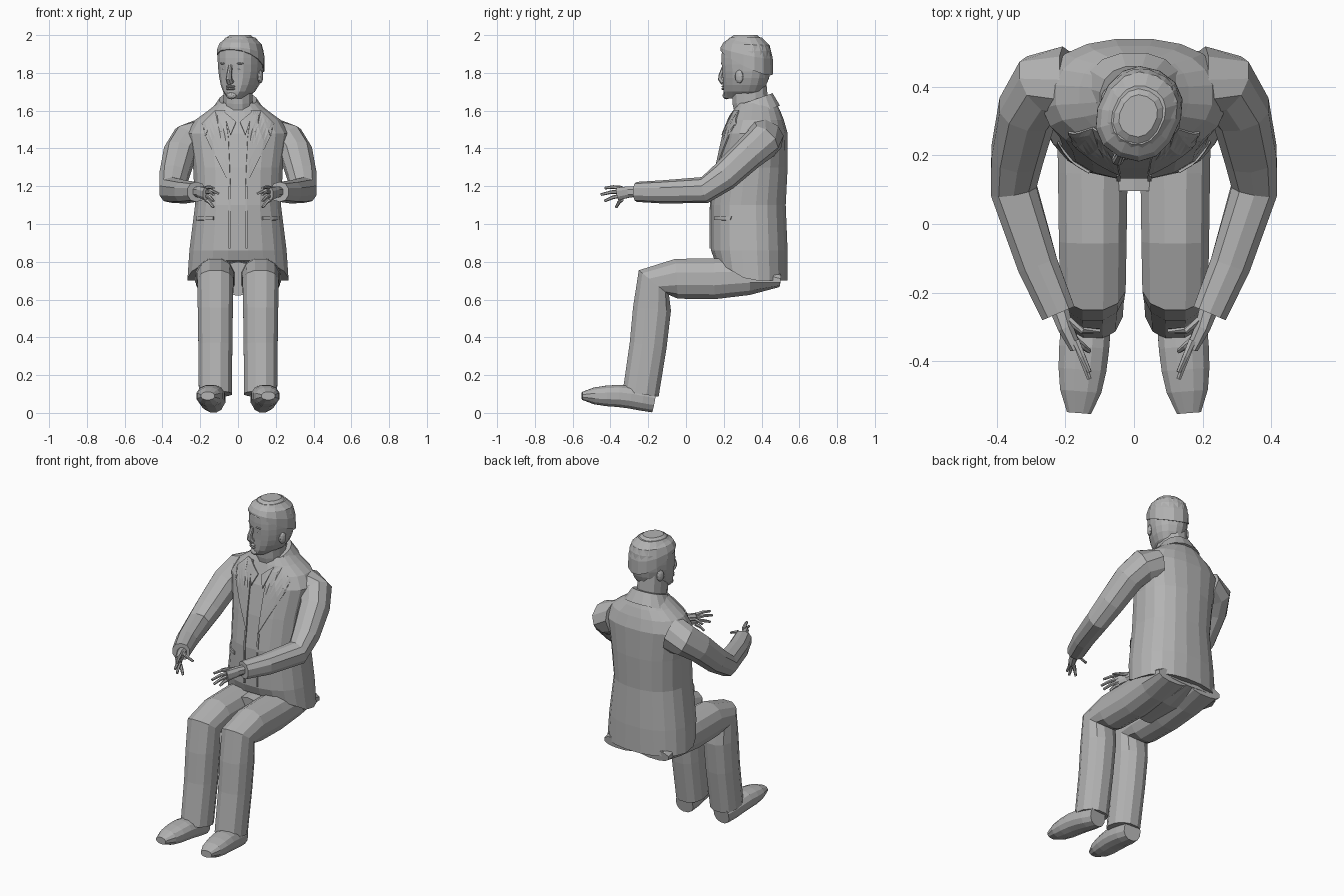
import bpy, bmesh, math
from mathutils import Vector, Matrix
from mathutils.bvhtree import BVHTree

cube = bpy.data.objects.get("Cube")
if cube:
    bpy.data.objects.remove(cube)

grey = (0.45, 0.45, 0.45, 1)
material = bpy.data.materials.new("plain grey")
material.use_nodes = True
material.diffuse_color = grey
material.node_tree.nodes["Principled BSDF"].inputs["Base Color"].default_value = grey


def make(name, bm, matrix=None):
    """Turn a bmesh into a flat shaded object."""
    if matrix:
        bm.transform(matrix)
    bmesh.ops.recalc_face_normals(bm, faces=bm.faces)
    mesh = bpy.data.meshes.new(name)
    bm.to_mesh(mesh)
    bm.free()
    mesh.materials.append(material)
    ob = bpy.data.objects.new(name, mesh)
    bpy.context.collection.objects.link(ob)
    return ob


def skin(loops):
    """Bridge closed loops of points and cap both ends."""
    bm = bmesh.new()
    rings = [[bm.verts.new(point) for point in loop] for loop in loops]
    count = len(rings[0])
    for low, high in zip(rings, rings[1:]):
        for i in range(count):
            j = (i + 1) % count
            bm.faces.new((low[i], low[j], high[j], high[i]))
    bm.faces.new(rings[0])
    bm.faces.new(rings[-1])
    return bm


def outline(count, power=2.3):
    """Unit rounded-square outline."""
    for i in range(count):
        angle = math.tau * (i + 0.5) / count
        c, s = math.cos(angle), math.sin(angle)
        yield (math.copysign(abs(c) ** (2 / power), c),
               math.copysign(abs(s) ** (2 / power), s))


def arch(s):
    """Rounded falloff from one at the middle to zero at either end."""
    return math.sqrt(max(0, 1 - abs(s) ** 2.5))


def taper(start, end):
    return lambda t: start + (end - start) * t


def tube(name, path, width, height, count=10, side=1, matrix=None):
    """Loft along a path; width and height are functions of progress."""
    points = [Vector(p) for p in path]
    last = len(points) - 1
    loops = []
    for i, point in enumerate(points):
        along = (points[min(i + 1, last)] - points[max(i - 1, 0)]).normalized()
        up = along.cross(Vector((1, 0, 0))).normalized()
        across = up.cross(along)
        w, h = width(i / last), height(i / last)
        loop = [point + across * w * a + up * h * b for a, b in outline(count)]
        loops.append([(q.x * side, q.y, q.z) for q in loop])
    return make(name, skin(loops), matrix)


def stack(name, levels, count=16, lift=None, matrix=None):
    """Loft level rings of height, half width, front and back."""
    loops = []
    for level, (z, half, front, back) in enumerate(levels):
        loop = []
        for a, b in outline(count):
            y = (front + back) / 2 + b * (back - front) / 2
            loop.append((a * half, y, z + (lift(level, y) if lift else 0)))
        loops.append(loop)
    return make(name, skin(loops), matrix)


def blob(name, location, scale, matrix):
    bm = bmesh.new()
    bmesh.ops.create_icosphere(bm, subdivisions=2, radius=1)
    bm.transform(Matrix.LocRotScale(Vector(location), None, Vector(scale)))
    return make(name, bm, matrix)


# Jacket body, hem cut away towards the front
def hem(level, y):
    return 0.6 * max(0, 0.33 - y) if level == 0 else 0


jacket = stack("jacket", [
    (0.7, 0.27, 0.15, 0.54), (0.86, 0.26, 0.13, 0.54), (1.1, 0.23, 0.13, 0.53),
    (1.3, 0.24, 0.16, 0.54), (1.48, 0.27, 0.2, 0.54), (1.55, 0.23, 0.23, 0.52),
    (1.6, 0.16, 0.25, 0.5), (1.64, 0.11, 0.27, 0.48)], count=20, lift=hem)

# Collar standing higher at the nape
stack("jacket_collar", [(1.61, 0.15, 0.23, 0.5), (1.69, 0.1, 0.26, 0.46)],
      lift=lambda level, y: 0.35 * (y - 0.45))

# Thin tailoring plates laid over the jacket front
bm = bmesh.new()
bm.from_mesh(jacket.data)
cloth = BVHTree.FromBMesh(bm)
bm.free()


def plate(name, shape, side, gap=0.004):
    bm = bmesh.new()
    face = bm.faces.new([bm.verts.new((x * side, 0, z)) for x, z in shape])
    bmesh.ops.triangulate(bm, faces=[face])
    bmesh.ops.subdivide_edges(bm, edges=bm.edges[:], cuts=4, use_grid_fill=True)
    for vert in bm.verts:
        start = Vector((vert.co.x, -1, vert.co.z))
        hit = cloth.ray_cast(start, Vector((0, 1, 0)))[0]
        vert.co.y = (hit.y if hit else 0.3) - gap
    solid = make(name, bm).modifiers.new("thickness", 'SOLIDIFY')
    solid.thickness = 0.008
    solid.offset = 0


def band(name, left, right, low, high, side):
    plate(name, [(left, low), (right, low), (right, high), (left, high)], side)


for side, label in ((1, "left"), (-1, "right")):
    plate(label + "_lapel", [(0.07, 1.6), (0.12, 1.6), (0.19, 1.53), (0.16, 1.5),
                             (0.17, 1.46), (0.04, 1.2), (0.05, 1.45)], side)
    plate(label + "_shirt_collar", [(0.01, 1.54), (0.08, 1.6), (0.04, 1.47)], side, 0.008)
    band(label + "_front_edge", 0.04, 0.05, 0.87, 1.2, side)
    band(label + "_pocket_flap", 0.13, 0.22, 1.02, 1.04, side)

    # Sleeve bent at the elbow
    sleeve = taper(0.105, 0.053)
    tube(label + "_sleeve", [
        (0.19, 0.41, 1.45), (0.27, 0.4, 1.43), (0.31, 0.33, 1.37), (0.34, 0.2, 1.25),
        (0.35, 0.1, 1.18), (0.28, -0.12, 1.17), (0.22, -0.26, 1.17)],
        sleeve, sleeve, side=side)

    # Hand with spread fingers
    tube(label + "_palm", [(0.22, -0.24, 1.17), (0.2, -0.3, 1.17), (0.17, -0.36, 1.16)],
         taper(0.03, 0.018), taper(0.027, 0.036), count=8, side=side)
    finger = taper(0.012, 0.007)
    for i, word in enumerate(("index", "middle", "ring", "little")):
        base = Vector((0.17, -0.34, 1.19 - 0.02 * i))
        tip = Vector((0.13, 0.02 * (i - 1) ** 2 - 0.45, 1.19 - 0.034 * i))
        knuckle = (base + tip) / 2 + Vector((0, 0, 0.006))
        tube(f"{label}_{word}_finger", [base, knuckle, tip], finger, finger, 6, side)
    tube(label + "_thumb", [(0.19, -0.28, 1.18), (0.15, -0.31, 1.18), (0.1, -0.31, 1.16)],
         finger, finger, 6, side)

    # Trouser leg from seat to cuff
    leg = [(0.5, 0.7), (0.34, 0.72), (0.15, 0.71), (-0.05, 0.71),
           (-0.17, 0.69), (-0.18, 0.55), (-0.2, 0.36), (-0.24, 0.1)]
    tube(label + "_trouser_leg", [(0.12, y, z) for y, z in leg], taper(0.11, 0.09),
         lambda t: 0.116 * min(1, 0.3 + 4 * t) - 0.017 * t, count=12, side=side)

    # Shoe, widest at the ball of the foot, with a low rounded toe
    steps = [i / 6 for i in range(7)]
    tube(label + "_shoe",
         [(0.13 + 0.03 * t, -0.17 - 0.38 * t, min(0.06 + 0.07 * t, 0.09)) for t in steps],
         lambda t: 0.075 * arch(1.6 * t - 0.7), lambda t: 0.062 * arch(1.3 * t - 0.35),
         count=12, side=side)

# Seat of the trousers
tube("trouser_seat", [(0, 0.5, 0.72), (0, 0.32, 0.72), (0, 0.1, 0.71)],
     taper(0.2, 0.13), lambda t: 0.09 * min(1, 0.4 + 2 * t))

# Neck
tube("neck", [(0, 0.37, 1.52), (0, 0.34, 1.65), (0, 0.33, 1.78)],
     taper(0.08, 0.08), taper(0.1, 0.095), count=12)

# Head, turned towards the right
turn = Matrix.Translation((0.01, 0.31, 0)) @ Matrix.Rotation(math.radians(-25), 4, 'Z')


def skull(t, grow=1):
    """Ring of the head from chin to crown: widest above the ears, flat face."""
    below = t < 0.67
    size = arch((t - 0.67) / (0.67 if below else 0.36)) * grow
    front = max(size, 0.95) if below else size
    return 1.655 + 0.345 * t, 0.115 * size, -0.122 * front, 0.145 * size


stack("head", [skull(0.03 + 0.93 * i / 9) for i in range(10)], matrix=turn)
stack("hair", [skull(0.6 + 0.4 * i / 3, 1.04) for i in range(4)], count=14,
      lift=lambda level, y: -0.5 * y * (1 - level / 3) ** 2, matrix=turn)
tube("nose", [(0, -0.115, 1.84), (0, -0.135, 1.79), (0, -0.138, 1.77), (0, -0.12, 1.75)],
     taper(0.01, 0.02), taper(0.012, 0.018), count=8, matrix=turn)
for word, z in (("upper", 1.728), ("lower", 1.715)):
    blob(word + "_lip", (0, -0.118, z), (0.028, 0.013, 0.007), turn)
blob("chin", (0, -0.105, 1.68), (0.03, 0.02, 0.02), turn)
for side, label in ((1, "left"), (-1, "right")):
    blob(label + "_eye", (0.04 * side, -0.1, 1.82), (0.018, 0.012, 0.008), turn)
    blob(label + "_brow", (0.04 * side, -0.1, 1.85), (0.03, 0.016, 0.008), turn)
    blob(label + "_ear", (0.11 * side, 0.02, 1.78), (0.013, 0.024, 0.036), turn)
